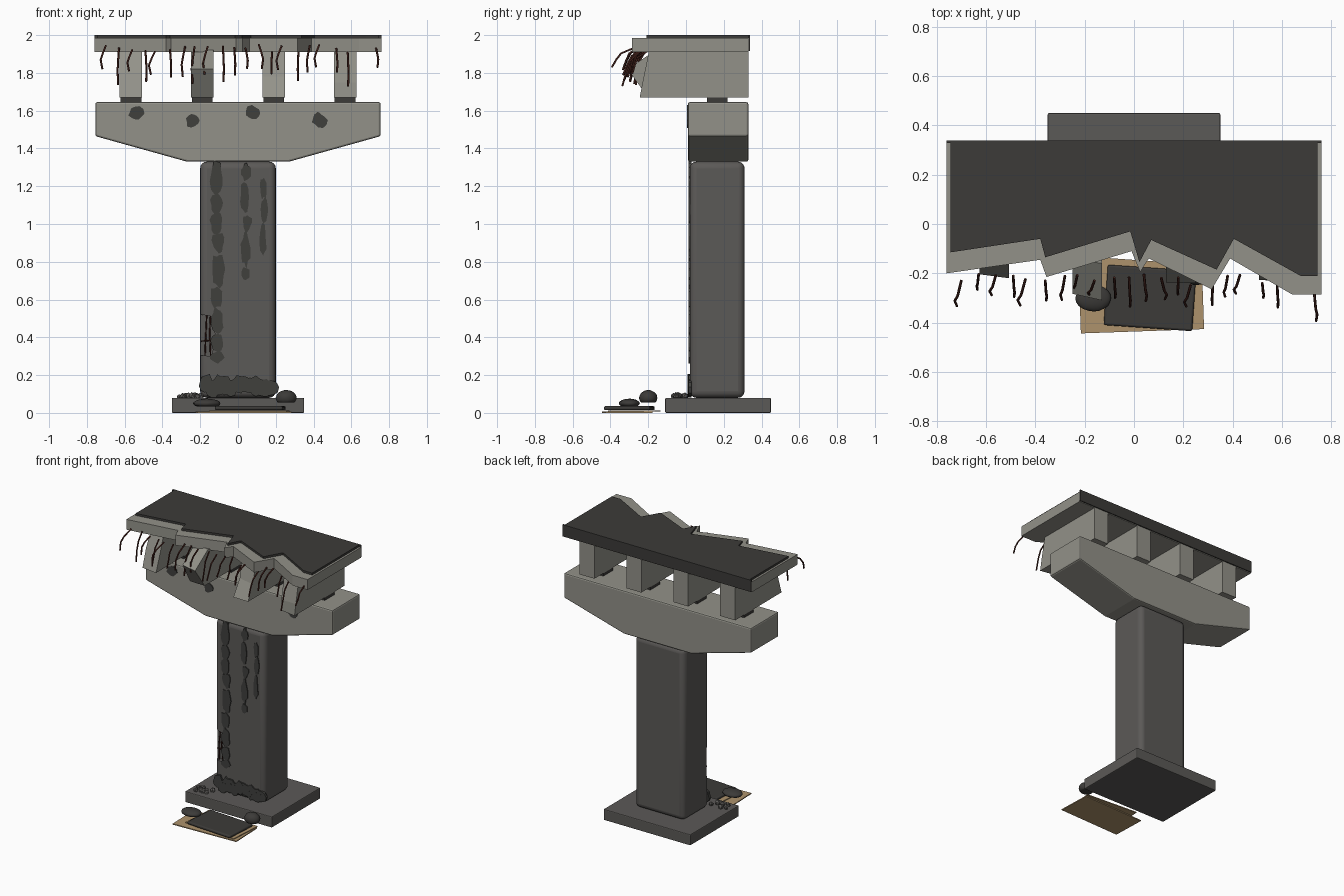
import bpy, bmesh, math, random
from mathutils import Vector, Matrix

if "Cube" in bpy.data.objects:
    bpy.data.objects.remove(bpy.data.objects["Cube"])

random.seed(7)


def material(name, r, g, b):
    m = bpy.data.materials.new(name)
    m.diffuse_color = (r, g, b, 1)
    m.use_nodes = True
    m.node_tree.nodes["Principled BSDF"].inputs["Base Color"].default_value = m.diffuse_color
    return m


PIER = material("dark_concrete", 0.105, 0.10, 0.095)
CONC = material("light_concrete", 0.29, 0.285, 0.25)
TAR = material("asphalt", 0.045, 0.043, 0.04)
STAIN = material("stain", 0.05, 0.05, 0.046)
RUST = material("rust", 0.05, 0.014, 0.01)
CARD = material("cardboard", 0.42, 0.29, 0.15)


def finish(name, bm, mat, bevel=0, seg=1):
    bmesh.ops.recalc_face_normals(bm, faces=bm.faces)
    me = bpy.data.meshes.new(name)
    bm.to_mesh(me)
    bm.free()
    me.materials.append(mat)
    ob = bpy.data.objects.new(name, me)
    bpy.context.collection.objects.link(ob)
    if bevel:
        mod = ob.modifiers.new("bevel", 'BEVEL')
        mod.width, mod.segments = bevel, seg
        mod.limit_method = 'ANGLE'
    return ob


def smooth(ob):
    bpy.ops.object.select_all(action='DESELECT')
    ob.select_set(True)
    bpy.context.view_layer.objects.active = ob
    bpy.ops.object.shade_smooth_by_angle(angle=math.radians(35))


# Extrude a 2D outline between lo and hi along an axis
def add_prism(bm, pts, axis, lo, hi):
    place = {'x': lambda a, b, t: (t, a, b), 'y': lambda a, b, t: (a, t, b),
             'z': lambda a, b, t: (a, b, t)}[axis]
    r0 = [bm.verts.new(place(a, b, lo)) for a, b in pts]
    r1 = [bm.verts.new(place(a, b, hi)) for a, b in pts]
    n = len(pts)
    bm.faces.new(r0)
    bm.faces.new(r1[::-1])
    for i in range(n):
        bm.faces.new((r0[i], r0[(i + 1) % n], r1[(i + 1) % n], r1[i]))


def prism(name, pts, axis, lo, hi, mat, bevel=0, seg=1):
    bm = bmesh.new()
    add_prism(bm, pts, axis, lo, hi)
    return finish(name, bm, mat, bevel, seg)


def box(name, x0, x1, y0, y1, z0, z1, mat, bevel=0, seg=1):
    return prism(name, [(x0, y0), (x1, y0), (x1, y1), (x0, y1)], 'z', z0, z1, mat, bevel, seg)


def rod(name, paths, radius):
    cu = bpy.data.curves.new(name, 'CURVE')
    cu.dimensions = '3D'
    cu.bevel_depth, cu.bevel_resolution, cu.use_fill_caps = radius, 1, True
    for path in paths:
        sp = cu.splines.new('POLY')
        sp.points.add(len(path) - 1)
        for p, co in zip(sp.points, path):
            p.co = (*co, 1)
    cu.materials.append(RUST)
    ob = bpy.data.objects.new(name, cu)
    bpy.context.collection.objects.link(ob)
    bpy.ops.object.select_all(action='DESELECT')
    ob.select_set(True)
    bpy.context.view_layer.objects.active = ob
    bpy.ops.object.convert(target='MESH')


def blob(cx, cz, rx, rz, n=11):
    pts = []
    for i in range(n):
        a, k = 2 * math.pi * i / n, random.uniform(0.72, 1.1)
        pts.append((cx + rx * k * math.cos(a), cz + rz * k * math.sin(a)))
    return pts


def rock(name, loc, size, mat, jitter=0.06, sub=3):
    bm = bmesh.new()
    bmesh.ops.create_icosphere(bm, subdivisions=sub, radius=1)
    for v in bm.verts:
        v.co *= 1 + random.uniform(-jitter, jitter)
        v.co.z = max(v.co.z, -0.6)
        v.co = Vector(loc) + Vector(v.co[i] * size[i] for i in range(3))
    return finish(name, bm, mat)


# Footing, column and hammerhead cap
box("footing", -0.35, 0.35, -0.11, 0.45, 0, 0.08, PIER, 0.006, 2)
column = box("column", -0.2, 0.2, 0.02, 0.31, 0.08, 1.33, PIER, 0.035, 4)
cap = [(-0.27, 1.33), (0.27, 1.33), (0.755, 1.465), (0.755, 1.645), (-0.755, 1.645), (-0.755, 1.465)]
prism("pier_cap", cap, 'y', 0.01, 0.33, CONC, 0.01, 2)

# Broken corner of the column with exposed bars
cutter = prism("spall_cutter", [(-0.25, 0.31), (-0.14, 0.30), (-0.12, 0.40), (-0.135, 0.51), (-0.25, 0.53)],
               'y', -0.05, 0.05, STAIN)
cutter.hide_render = True
cutter.hide_viewport = True
cut = column.modifiers.new("spall", 'BOOLEAN')
cut.operation, cut.object, cut.solver = 'DIFFERENCE', cutter, 'EXACT'
smooth(column)
rod("column_rebar", [[(-0.175, 0.035, 0.30), (-0.17, 0.025, 0.42), (-0.165, 0.035, 0.53)],
                     [(-0.145, 0.035, 0.30), (-0.15, 0.025, 0.42), (-0.145, 0.035, 0.53)],
                     [(-0.195, 0.04, 0.38), (-0.125, 0.035, 0.385)]], 0.004)

# Girders with broken front ends: outline points (y, z)
ends = [[(-0.22, 1.67), (-0.17, 1.80), (-0.13, 1.92)],
        [(-0.20, 1.67), (-0.31, 1.82), (-0.16, 1.92)],
        [(-0.24, 1.67), (-0.19, 1.78), (-0.14, 1.92)],
        [(-0.245, 1.67), (-0.23, 1.75), (-0.195, 1.92)]]
for i, end in enumerate(ends):
    x = -0.567 + 0.378 * i
    bm = bmesh.new()
    add_prism(bm, [(0.33, 1.67)] + end + [(0.33, 1.92)], 'x', x - 0.06, x + 0.06)
    for v in bm.verts:
        if v.co.y < 0 and v.co.x < x:
            v.co.y += random.uniform(0, 0.05)
    finish("girder_%d" % (i + 1), bm, CONC)
    box("bearing_%d" % (i + 1), x - 0.055, x + 0.055, 0.11, 0.22, 1.64, 1.675, TAR)

# Deck slab, asphalt surface and back joint plate
slab = [(-0.76, 0.33), (-0.76, -0.2), (-0.38, -0.145), (-0.355, -0.215), (-0.01, -0.11), (0.025, -0.195),
        (0.06, -0.14), (0.315, -0.265), (0.39, -0.14), (0.64, -0.285), (0.76, -0.285), (0.76, 0.33)]
tar = [(-0.745, 0.33), (-0.745, -0.115), (-0.38, -0.06), (-0.36, -0.135), (-0.015, -0.03), (0.022, -0.155),
       (0.07, -0.065), (0.335, -0.185), (0.405, -0.06), (0.675, -0.21), (0.745, -0.21), (0.745, 0.33)]
prism("deck_slab", slab, 'z', 1.91, 1.985, CONC)
prism("asphalt", tar, 'z', 1.985, 2.0, TAR)
box("joint_plate", -0.76, 0.76, 0.328, 0.338, 1.915, 2.0, TAR)

# Bent bars hanging from the broken deck edge
bars = []
for x in (-0.70, -0.63, -0.56, -0.49, -0.44, -0.36, -0.28, -0.23, -0.16, -0.08, -0.02, 0.04,
          0.11, 0.18, 0.23, 0.32, 0.38, 0.43, 0.52, 0.58, 0.73):
    y, z = random.uniform(-0.25, -0.20), random.uniform(1.91, 1.95)
    if x > 0.6:
        y = -0.27
    dx, drop, out = random.uniform(-0.02, 0.02), random.uniform(0.10, 0.2), random.uniform(0.06, 0.13)
    bars.append([(x, y, z), (x + dx, y - out * 0.6, z - drop * 0.3),
                 (x + dx * 1.8, y - out * 0.8, z - drop * 0.6), (x + dx * 1.2, y - out, z - drop)])
rod("deck_rebar", bars, 0.0055)

# Spalled patches on the cap
bm = bmesh.new()
for x, z in ((-0.54, 1.585), (-0.24, 1.55), (0.08, 1.587), (0.43, 1.55)):
    add_prism(bm, blob(x, z, 0.044, 0.042), 'y', 0.004, 0.02)
finish("cap_spalls", bm, STAIN)

# Water streaks down the column face and damp band at its foot
bm = bmesh.new()
for x, top, low, w in ((-0.11, 1.33, 0.28, 0.036), (0.04, 1.32, 0.72, 0.026), (0.135, 1.25, 0.85, 0.021)):
    z = top
    while z > low:
        h = min(random.uniform(0.08, 0.2), z - low + 0.02)
        add_prism(bm, blob(x + random.uniform(-.008, .008), z - h / 2, w, h * 0.55, 13), 'y', 0.014, 0.03)
        z -= h
for i in range(11):
    x = -0.17 + 0.034 * i
    add_prism(bm, blob(x, 0.14 + random.uniform(-.01, .015), 0.045, 0.052), 'y', 0.008 + 0.0005 * i, 0.03)
finish("column_stains", bm, STAIN)

# Rubble on the footing
for i in range(8):
    s = random.uniform(0.013, 0.024)
    rock("rubble_%d" % (i + 1), (-0.31 + 0.016 * i, random.uniform(-0.07, 0.0), 0.078 + 0.6 * s),
         (s, s, s), PIER, 0.2, 1)


# Bedding: cardboard sheets, blanket and bundles
def sheet(name, cx, cy, w, d, z0, z1, turn, mat, bevel=0):
    rot = Matrix.Rotation(math.radians(turn), 2)
    pts = [rot @ Vector((a * w / 2, b * d / 2)) for a, b in ((-1, -1), (1, -1), (1, 1), (-1, 1))]
    return prism(name, [(cx + p.x, cy + p.y) for p in pts], 'z', z0, z1, mat, bevel, 2)


sheet("cardboard_lower", 0.03, -0.31, 0.5, 0.25, 0, 0.007, 2, CARD)
sheet("cardboard_upper", 0.06, -0.275, 0.41, 0.25, 0.007, 0.013, -4, CARD)
smooth(sheet("blanket", 0.065, -0.3, 0.36, 0.245, 0.014, 0.036, -4, TAR, 0.008))
smooth(rock("clothes_bundle", (-0.165, -0.3, 0.05), (0.072, 0.055, 0.025), TAR, 0.02))
smooth(rock("bag", (0.255, -0.2, 0.079), (0.055, 0.048, 0.042), TAR, 0.02))
